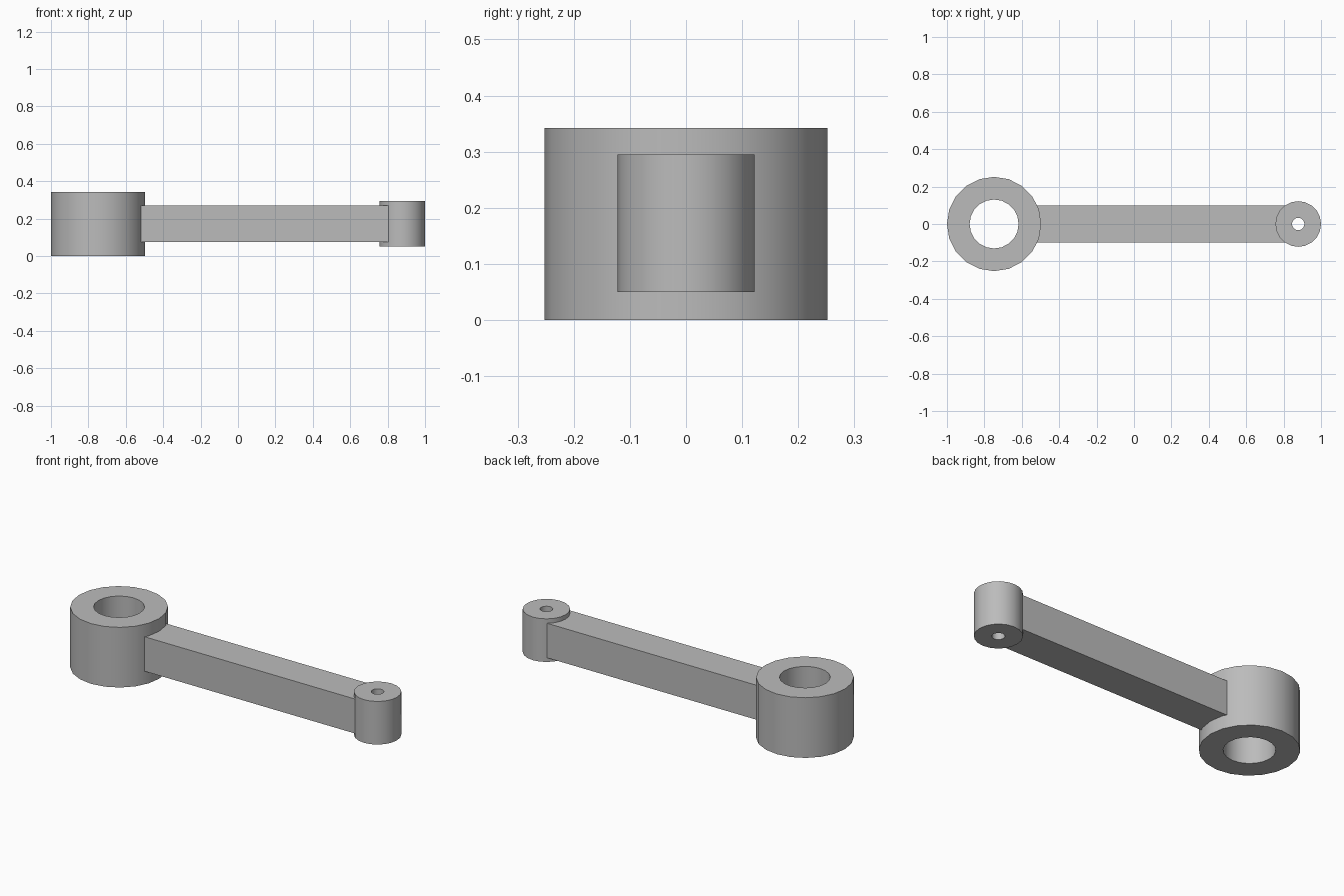
import bpy, bmesh, math

cube = bpy.data.objects.get("Cube")
if cube:
    bpy.data.objects.remove(cube, do_unlink=True)

COLOUR = (0.5, 0.5, 0.5, 1)
steel = bpy.data.materials.new("grey steel")
steel.use_nodes = True
steel.diffuse_color = COLOUR
steel.node_tree.nodes["Principled BSDF"].inputs["Base Color"].default_value = COLOUR


def add_part(name, bm):
    bmesh.ops.recalc_face_normals(bm, faces=bm.faces[:])
    mesh = bpy.data.meshes.new(name)
    bm.to_mesh(mesh)
    bm.free()
    mesh.materials.append(steel)
    obj = bpy.data.objects.new(name, mesh)
    bpy.context.collection.objects.link(obj)
    bpy.ops.object.select_all(action="DESELECT")
    obj.select_set(True)
    bpy.context.view_layer.objects.active = obj
    bpy.ops.object.shade_smooth_by_angle(angle=math.radians(30))
    return obj


def bored_boss(name, x, outer, inner, bottom, top, sides=20):
    """Upright cylinder with a through hole."""
    bm = bmesh.new()
    profile = ((outer, bottom), (outer, top), (inner, top), (inner, bottom))
    rings = []
    for i in range(sides):
        a = math.tau * i / sides
        rings.append([bm.verts.new((x + r * math.cos(a), r * math.sin(a), z))
                      for r, z in profile])
    for i, ring in enumerate(rings):
        after = rings[(i + 1) % sides]
        for j in range(4):
            k = (j + 1) % 4
            bm.faces.new((ring[j], after[j], after[k], ring[k]))
    return add_part(name, bm)


# Bosses at the two ends
bored_boss("large_boss", -0.748, 0.252, 0.131, 0, 0.342)
bored_boss("small_boss", 0.878, 0.122, 0.033, 0.05, 0.295)

# Straight arm, its ends buried in the boss walls
start, end, half_width, low, high = -0.55, 0.82, 0.098, 0.074, 0.27
bm = bmesh.new()
bmesh.ops.create_cube(bm, size=1)
for v in bm.verts:
    v.co.x = start if v.co.x < 0 else end
    v.co.y = math.copysign(half_width, v.co.y)
    v.co.z = low if v.co.z < 0 else high
add_part("arm", bm)
